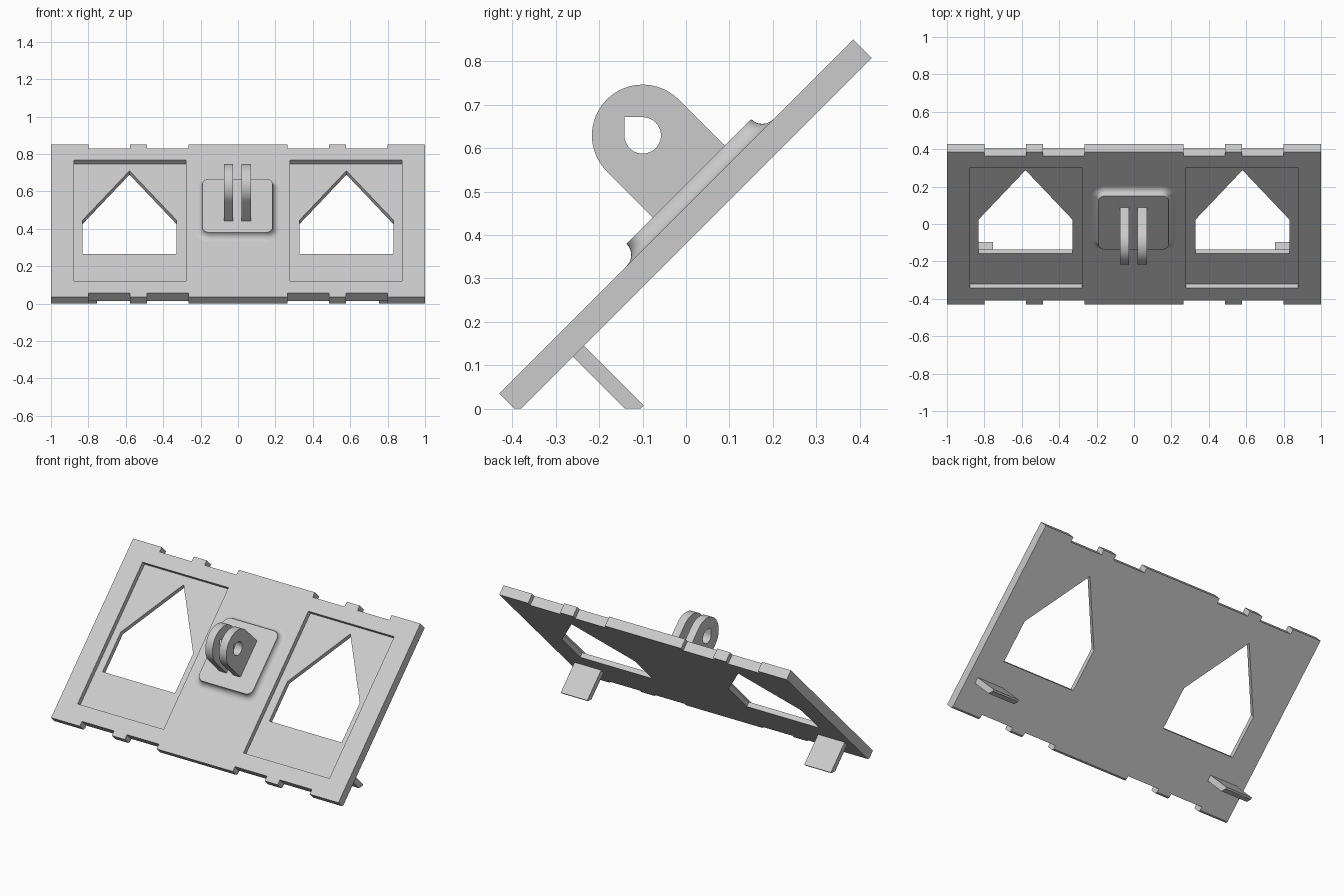
import bpy, bmesh
from math import sin, cos, pi, radians
from mathutils import Matrix

cube = bpy.data.objects.get("Cube")
if cube:
    bpy.data.objects.remove(cube, do_unlink=True)

# One flat grey for everything
grey = bpy.data.materials.new("light_grey")
grey.use_nodes = True
colour = (0.6, 0.6, 0.6, 1)
grey.diffuse_color = colour
grey.node_tree.nodes["Principled BSDF"].inputs["Base Color"].default_value = colour

# Panel frame: x across, y up the slope, z out of the face; leaning back 45 degrees
TILT = Matrix.Translation((0, -0.43, 0.035)) @ Matrix.Rotation(radians(45), 4, 'X')
THICK = 0.06
GROUND = -0.0495    # y + z along the ground line in the panel frame
SHIFT = -0.003      # mount sits a hair off centre
MOUNT_V = 0.654     # mount centre up the slope


def finish(name, bm, smooth=False):
    bm.transform(TILT)
    bmesh.ops.recalc_face_normals(bm, faces=bm.faces)
    mesh = bpy.data.meshes.new(name)
    bm.to_mesh(mesh)
    bm.free()
    mesh.materials.append(grey)
    obj = bpy.data.objects.new(name, mesh)
    bpy.context.collection.objects.link(obj)
    if smooth:
        bpy.ops.object.select_all(action='DESELECT')
        obj.select_set(True)
        bpy.context.view_layer.objects.active = obj
        bpy.ops.object.shade_smooth_by_angle(angle=radians(30))


def ring_z(bm, points, z):
    return [bm.verts.new((x, y, z)) for x, y in points]


def ring_x(bm, points, x):
    return [bm.verts.new((x, y, z)) for y, z in points]


def walls(bm, *rings):
    for a, b in zip(rings, rings[1:]):
        for i in range(len(a)):
            j = (i + 1) % len(a)
            bm.faces.new((a[i], a[j], b[j], b[i]))


def cap(bm, normal, *rings):
    """Fill the first ring, leaving the later rings open as holes."""
    edges = [bm.edges.get((r[i - 1], r[i])) for r in rings for i in range(len(r))]
    bmesh.ops.triangle_fill(bm, use_beauty=True, edges=edges, normal=normal)


def extrude_x(name, x0, x1, outer, *holes, smooth=False):
    bm = bmesh.new()
    pairs = [(ring_x(bm, p, x0), ring_x(bm, p, x1)) for p in (outer, *holes)]
    for pair in pairs:
        walls(bm, *pair)
    for k in (0, 1):
        cap(bm, (1, 0, 0), *[pair[k] for pair in pairs])
    finish(name, bm, smooth)


# Panel outline with notched long edges; lower rear edge trimmed to the ground
TOP, NOTCH, FLOOR = 1.153, 0.031, -0.03
UP = (0, 0, 1)
half = [(0.265, 0), (0.265, NOTCH), (0.487, NOTCH), (0.487, 0),
        (0.577, 0), (0.577, NOTCH), (0.8, NOTCH), (0.8, 0), (1, 0)]
right = half + [(x, TOP - y) for x, y in reversed(half)]
outline = right + [(-x, y) for x, y in reversed(right)]
trimmed = [(x, max(y, GROUND + THICK)) for x, y in outline]

bm = bmesh.new()
front = ring_z(bm, outline, 0)
back = ring_z(bm, trimmed, -THICK)
walls(bm, front, ring_z(bm, outline, GROUND), back)

# Shallow pockets with house-shaped windows through their floors
rims, windows = [], []
for s in (1, -1):
    pocket = [(s * 0.278, 0.123), (s * 0.876, 0.123), (s * 0.876, 1.035), (s * 0.278, 1.035)]
    house = [(s * 0.328, 0.355), (s * 0.832, 0.355), (s * 0.832, 0.61),
             (s * 0.58, 0.985), (s * 0.328, 0.61)]
    rim, floor = ring_z(bm, pocket, 0), ring_z(bm, pocket, FLOOR)
    sill, window = ring_z(bm, house, FLOOR), ring_z(bm, house, -THICK)
    walls(bm, rim, floor)
    walls(bm, sill, window)
    cap(bm, UP, floor, sill)
    rims.append(rim)
    windows.append(window)
cap(bm, UP, front, *rims)
cap(bm, UP, back, *windows)
finish("panel", bm)

# Rear feet, trimmed to the ground
LOW, HIGH, TIP, ROOT = 0.18, 0.216, -0.255, -0.055
foot = [(LOW, ROOT), (HIGH, ROOT), (HIGH, TIP), (GROUND - TIP, TIP), (LOW, GROUND - LOW)]
for s, side in ((1, "left"), (-1, "right")):
    extrude_x(side + "_foot", s * 0.755, s * 0.94, foot)


# Mount base: rounded slab flaring concavely into the panel
def rounded_rect(grow, hx=0.188, hy=0.203, r=0.04, steps=8):
    points = []
    for q, (sx, sy) in enumerate(((1, 1), (-1, 1), (-1, -1), (1, -1))):
        for i in range(steps + 1):
            a = (q + i / steps) * pi / 2
            points.append((SHIFT + sx * (hx - r) + (r + grow) * cos(a),
                           MOUNT_V + sy * (hy - r) + (r + grow) * sin(a)))
    return points


bm = bmesh.new()
FLARE = 0.036
angles = [i * pi / 16 for i in range(9)]
rings = [ring_z(bm, rounded_rect(FLARE * (1 - cos(t))), 0.0005 + FLARE * (1 - sin(t)))
         for t in angles]
walls(bm, *rings)
bm.faces.new(rings[0])
bm.faces.new(rings[-1])
finish("mount_base", bm, smooth=True)

# Twin hinge fins with teardrop holes
R, HOLE, AXIS = 0.117, 0.042, 0.187
fin = [(MOUNT_V + R, 0.02)]
fin += [(MOUNT_V + R * cos(i * pi / 32), AXIS + R * sin(i * pi / 32)) for i in range(33)]
fin += [(MOUNT_V - R, 0.02)]
arc = [radians(135 + 270 * i / 36) for i in range(37)]
drop = [(MOUNT_V + HOLE * cos(a), AXIS + HOLE * sin(a)) for a in arc]
drop.append((MOUNT_V, AXIS + HOLE * 2 ** 0.5))
for s, side in ((1, "left"), (-1, "right")):
    extrude_x(side + "_fin", SHIFT + s * 0.023, SHIFT + s * 0.073, fin, drop, smooth=True)
